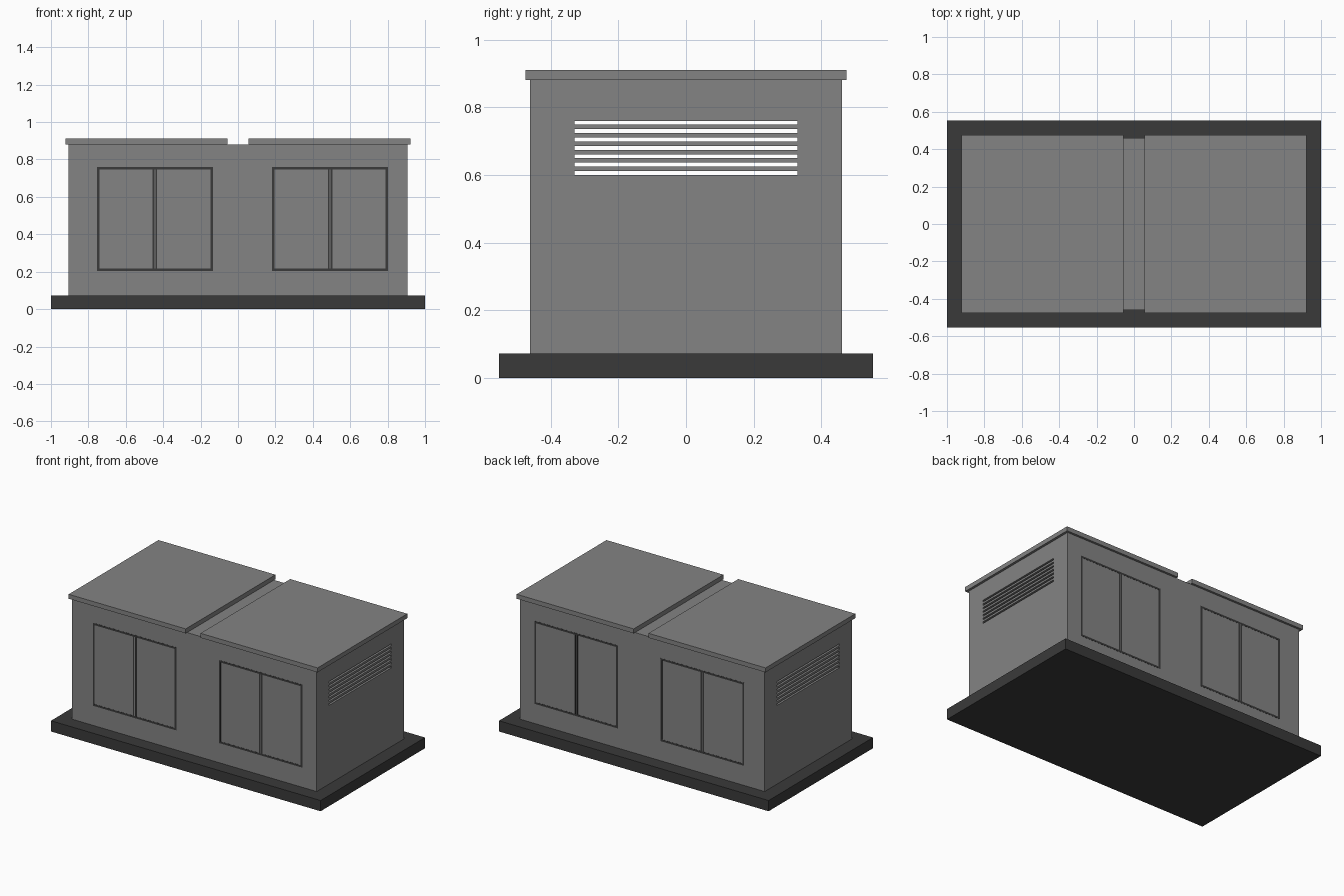
import bpy, bmesh
from mathutils import Matrix

if "Cube" in bpy.data.objects:
    bpy.data.objects.remove(bpy.data.objects["Cube"])


def material(name, v):
    m = bpy.data.materials.new(name)
    m.diffuse_color = (v, v, v, 1)
    m.use_nodes = True
    m.node_tree.nodes["Principled BSDF"].inputs["Base Color"].default_value = m.diffuse_color
    return m


LIGHT = material("mid_grey", 0.23)
DARK = material("dark_grey", 0.042)


def add_box(bm, lo, hi, flip=False):
    size = [b - a for a, b in zip(lo, hi)]
    mid = [(a + b) / 2 for a, b in zip(lo, hi)]
    r = bmesh.ops.create_cube(bm, size=1,
                              matrix=Matrix.Translation(mid) @ Matrix.Diagonal((*size, 1)))
    if flip:
        faces = list({f for v in r["verts"] for f in v.link_faces})
        bmesh.ops.reverse_faces(bm, faces=faces)


def finish(name, bm, mat):
    me = bpy.data.meshes.new(name)
    bm.to_mesh(me)
    bm.free()
    me.materials.append(mat)
    ob = bpy.data.objects.new(name, me)
    bpy.context.collection.objects.link(ob)
    return ob


def boxes(name, mat, *items):
    bm = bmesh.new()
    for lo, hi in items:
        add_box(bm, lo, hi)
    return finish(name, bm, mat)


BX, BY, Z0, Z1, T = 0.907, 0.461, 0.072, 0.881, 0.02

# Base slab
boxes("base_slab", DARK, ((-1, -0.553, 0), (1, 0.553, Z0)))

# Hollow housing: outer box with an inward-facing inner box
bm = bmesh.new()
add_box(bm, (-BX, -BY, Z0), (BX, BY, Z1))
add_box(bm, (-BX + T, -BY + T, Z0 + T), (BX - T, BY - T, Z1 - T), flip=True)
housing = finish("housing", bm, LIGHT)

# Vent slots cut through both end walls
slots = [((-1.2, -0.33, 0.60 + i * 0.0248), (1.2, 0.33, 0.6115 + i * 0.0248))
         for i in range(7)]
cutter = boxes("vent_cutter", LIGHT, *slots)
cutter.hide_render = True
cutter.hide_viewport = True
cutter.display_type = 'WIRE'
mod = housing.modifiers.new("vents", 'BOOLEAN')
mod.operation = 'DIFFERENCE'
mod.solver = 'EXACT'
mod.object = cutter

# Two roof panels with a gap between
for side, a, b in (("left", -0.923, -0.055), ("right", 0.055, 0.923)):
    boxes(side + "_roof_panel", LIGHT, ((a, -0.4755, Z1), (b, 0.4755, 0.911)))

# Double-door frames, showing on both faces of the front and back walls
W, H0, H1, F = 0.31, 0.204, 0.76, 0.013
E = 0.001
for face, y0, y1 in (("front", -BY - E, -BY + T + E), ("back", BY - T - E, BY + E)):
    for side, cx in (("left", -0.444), ("right", 0.492)):
        bars = [(-W, -W + F, H0, H1), (W - F, W, H0, H1),
                (-0.012, -0.003, H0 + F, H1 - F), (0.003, 0.012, H0 + F, H1 - F),
                (-W + F, W - F, H0, H0 + F), (-W + F, W - F, H1 - F, H1)]
        boxes(f"{face}_{side}_door_frame", DARK,
              *[((cx + a, y0, c), (cx + b, y1, d)) for a, b, c, d in bars])
